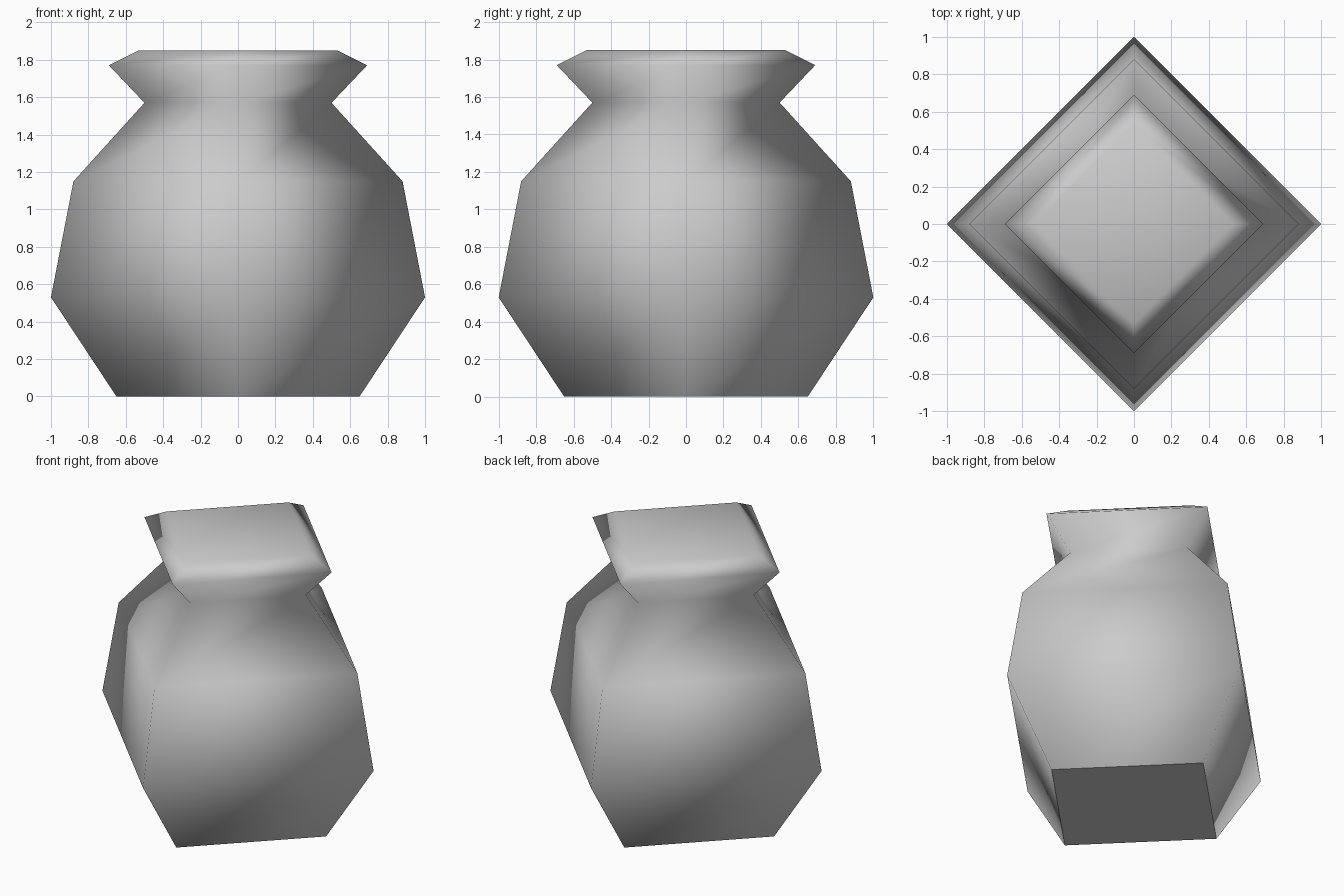
import bpy
import bmesh
from math import cos, sin, pi

cube = bpy.data.objects.get("Cube")
if cube:
    bpy.data.objects.remove(cube, do_unlink=True)

SIDES = 4

# Outline as (corner radius, height), from the foot up to the lid
PROFILE = [(0.65, 0), (1.0, 0.53), (0.88, 1.15),
           (0.5, 1.57), (0.69, 1.77), (0.53, 1.85)]

# Plain grey clay
clay = bpy.data.materials.new("grey clay")
clay.use_nodes = True
grey = (0.6, 0.6, 0.6, 1)
clay.diffuse_color = grey
clay.node_tree.nodes["Principled BSDF"].inputs["Base Color"].default_value = grey


def ring(bm, radius, z):
    """One square ring with its corners on the axes."""
    angles = [2 * pi * i / SIDES for i in range(SIDES)]
    return [bm.verts.new((radius * cos(a), radius * sin(a), z)) for a in angles]


bm = bmesh.new()
rings = [ring(bm, r, z) for r, z in PROFILE]

# Walls between neighbouring rings
for low, high in zip(rings, rings[1:]):
    for i in range(SIDES):
        j = (i + 1) % SIDES
        bm.faces.new((low[i], low[j], high[j], high[i]))

# Closed lid and base
bm.faces.new(rings[-1])
base = bm.faces.new(list(reversed(rings[0])))

# Everything is smooth except the flat base
for face in bm.faces:
    face.smooth = face is not base
for edge in base.edges:
    edge.smooth = False

mesh = bpy.data.meshes.new("jar")
bm.to_mesh(mesh)
bm.free()
mesh.materials.append(clay)
jar = bpy.data.objects.new("jar", mesh)
bpy.context.collection.objects.link(jar)
